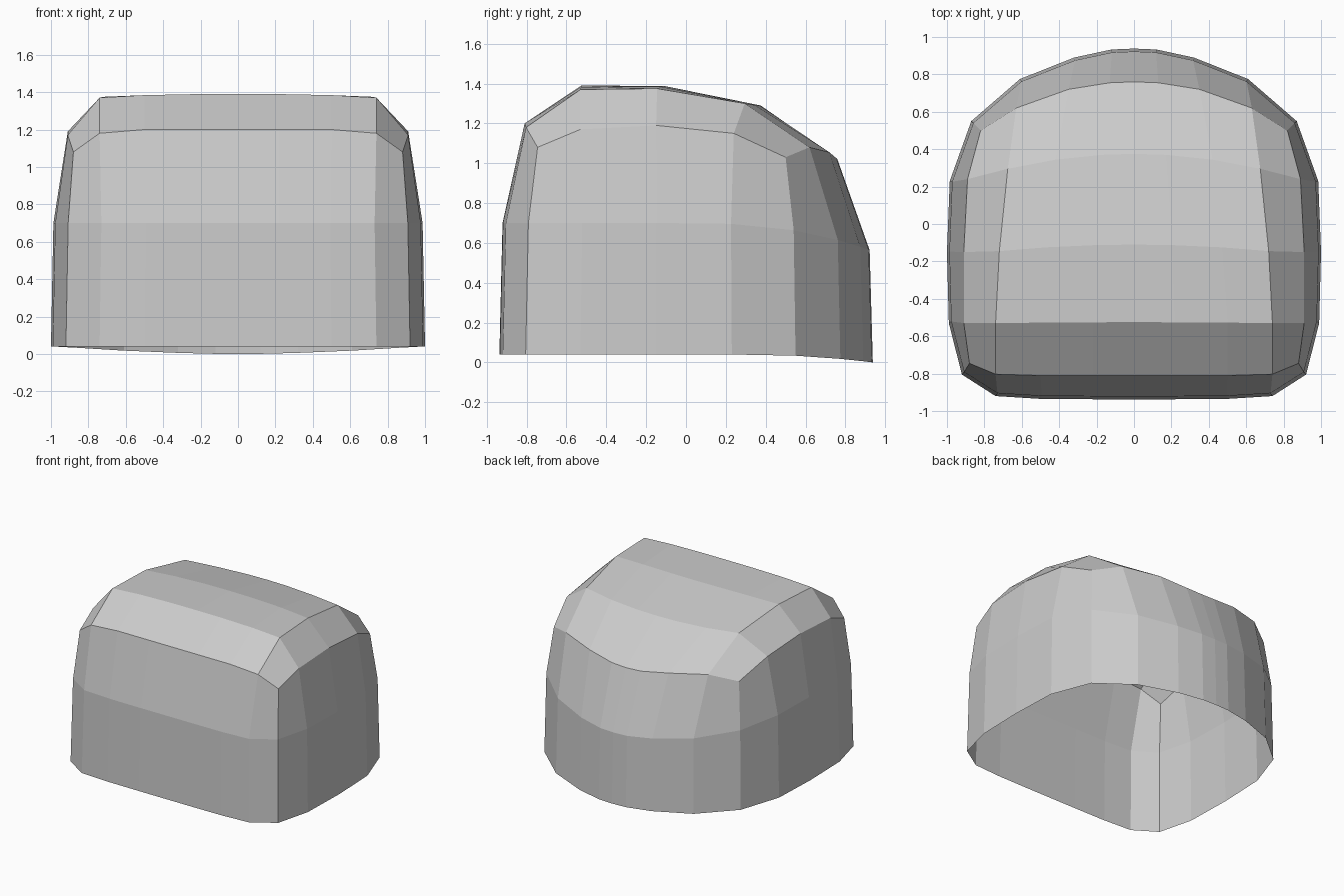
import bpy, bmesh

if "Cube" in bpy.data.objects:
    bpy.data.objects.remove(bpy.data.objects["Cube"])

# Right half of the open base outline, from front centre to back centre
BASE = [(0, -.937), (.22, -.937), (.5, -.935), (.74, -.92), (.92, -.805),
        (.99, -.53), (1, -.15), (.985, .23),
        (.87, .55), (.61, .775), (.32, .89), (.12, .933), (0, .938)]
# Shoulder ring, where the walls turn into the roof
SHOULDER = [(0, -.81, 1.2), (.22, -.81, 1.2), (.5, -.81, 1.2), (.74, -.803, 1.18), (.88, -.745, 1.08),
            (.91, -.53, 1.17), (.91, -.15, 1.19), (.89, .24, 1.15),
            (.82, .5, 1.03), (.63, .62, 1.08), (.35, .72, 1.055), (.13, .755, 1.025), (0, .76, 1.02)]
# Roof cross rows: (centre y, z), (edge y, z), column x values
ROOF = [((-.525, 1.39), (-.53, 1.37), (0, .22, .5, .74)),
        ((-.11, 1.388), (-.145, 1.375), (0, .205, .47, .72)),
        ((.375, 1.29), (.295, 1.3), (0, .17, .42, .675))]

bm = bmesh.new()


def base_z(y):
    return .04 - .04 * (max(0, y - .3) / .64) ** 2


def mid_z(y):
    return .7 - .13 * (max(0, y) / .92) ** 2.5


# Walls: base, middle and shoulder rings
base = [bm.verts.new((x, y, base_z(y))) for x, y in BASE]
mid = [bm.verts.new((x * .987, y * .983, mid_z(y))) for x, y in BASE]
top = [bm.verts.new(p) for p in SHOULDER]
for low, high in ((base, mid), (mid, top)):
    for i in range(len(low) - 1):
        bm.faces.new((low[i], low[i + 1], high[i + 1], high[i]))

# Roof: grid filled in between the shoulder ring's front, side and back
rows = [top[:5]]
for k, ((yc, zc), (ye, ze), xs) in enumerate(ROOF):
    row = []
    for x in xs:
        s = x / xs[-1]
        row.append(bm.verts.new((x, yc + (ye - yc) * s ** 2, zc + (ze - zc) * s ** 3)))
    rows.append(row + [top[5 + k]])
rows.append(top[:7:-1])
for a, b in zip(rows, rows[1:]):
    for i in range(4):
        bm.faces.new((a[i], a[i + 1], b[i + 1], b[i]))

mesh = bpy.data.meshes.new("hollow_shell")
bm.to_mesh(mesh)
bm.free()
shell = bpy.data.objects.new("hollow_shell", mesh)
bpy.context.collection.objects.link(shell)

# Left half
mirror = shell.modifiers.new("mirror", 'MIRROR')
mirror.use_axis[0] = True
mirror.use_clip = True
